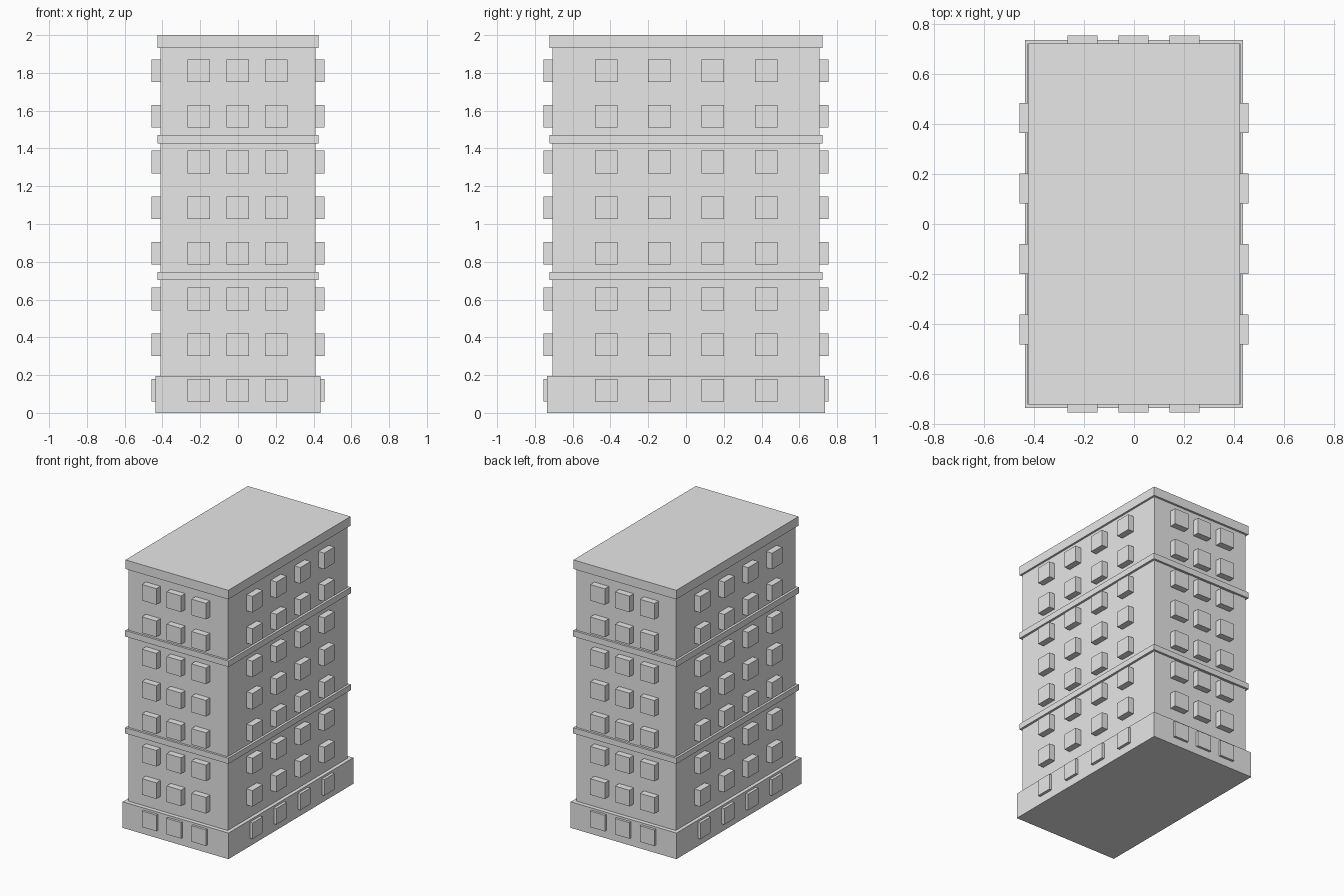
import bpy

cube = bpy.data.objects.get("Cube")
if cube:
    bpy.data.objects.remove(cube, do_unlink=True)

grey = bpy.data.materials.new("light_grey")
grey.use_nodes = True
colour = (0.8, 0.8, 0.8, 1)
grey.diffuse_color = colour
for node in grey.node_tree.nodes:
    if node.type == "BSDF_PRINCIPLED":
        node.inputs["Base Color"].default_value = colour


def box(name, x, y, z):
    """Axis-aligned box from (low, high) pairs."""
    ranges = (x, y, z)
    bpy.ops.mesh.primitive_cube_add(size=1, location=[(a + b) / 2 for a, b in ranges])
    obj = bpy.context.object
    obj.name = name
    obj.scale = [b - a for a, b in ranges]
    bpy.ops.object.transform_apply(location=False, rotation=False, scale=True)
    obj.data.materials.append(grey)
    return obj


def slab(name, half_x, half_y, bottom, top):
    return box(name, (-half_x, half_x), (-half_y, half_y), (bottom, top))


# Main block, plinth, string courses and cornice
BODY_X, BODY_Y = 0.41, 0.706
slab("tower_body", BODY_X, BODY_Y, 0.1, 1.95)
slab("plinth", 0.437, 0.737, 0, 0.195)
slab("lower_band", 0.427, 0.722, 0.703, 0.746)
slab("upper_band", 0.427, 0.722, 1.427, 1.472)
slab("roof_cornice", 0.425, 0.722, 1.932, 2)

# Projecting window boxes, eight floors on all four walls
HALF = 0.06
OUT_X, OUT_Y = 0.458, 0.755
EMBED = 0.02
for floor in range(8):
    mid = 0.119 + floor * 0.2418
    z = (mid - HALF, mid + HALF)
    for wall, side in (("front", -1), ("back", 1)):
        y = sorted((side * (BODY_Y - EMBED), side * OUT_Y))
        for col in range(3):
            x = (col - 1) * 0.205 - 0.002
            box(f"{wall}_window_{floor}_{col}", (x - HALF, x + HALF), y, z)
    for wall, side in (("right", -1), ("left", 1)):
        x = sorted((side * (BODY_X - EMBED), side * OUT_X))
        for col in range(4):
            y = (col - 1.5) * 0.2825 + 0.001
            box(f"{wall}_window_{floor}_{col}", x, (y - HALF, y + HALF), z)
